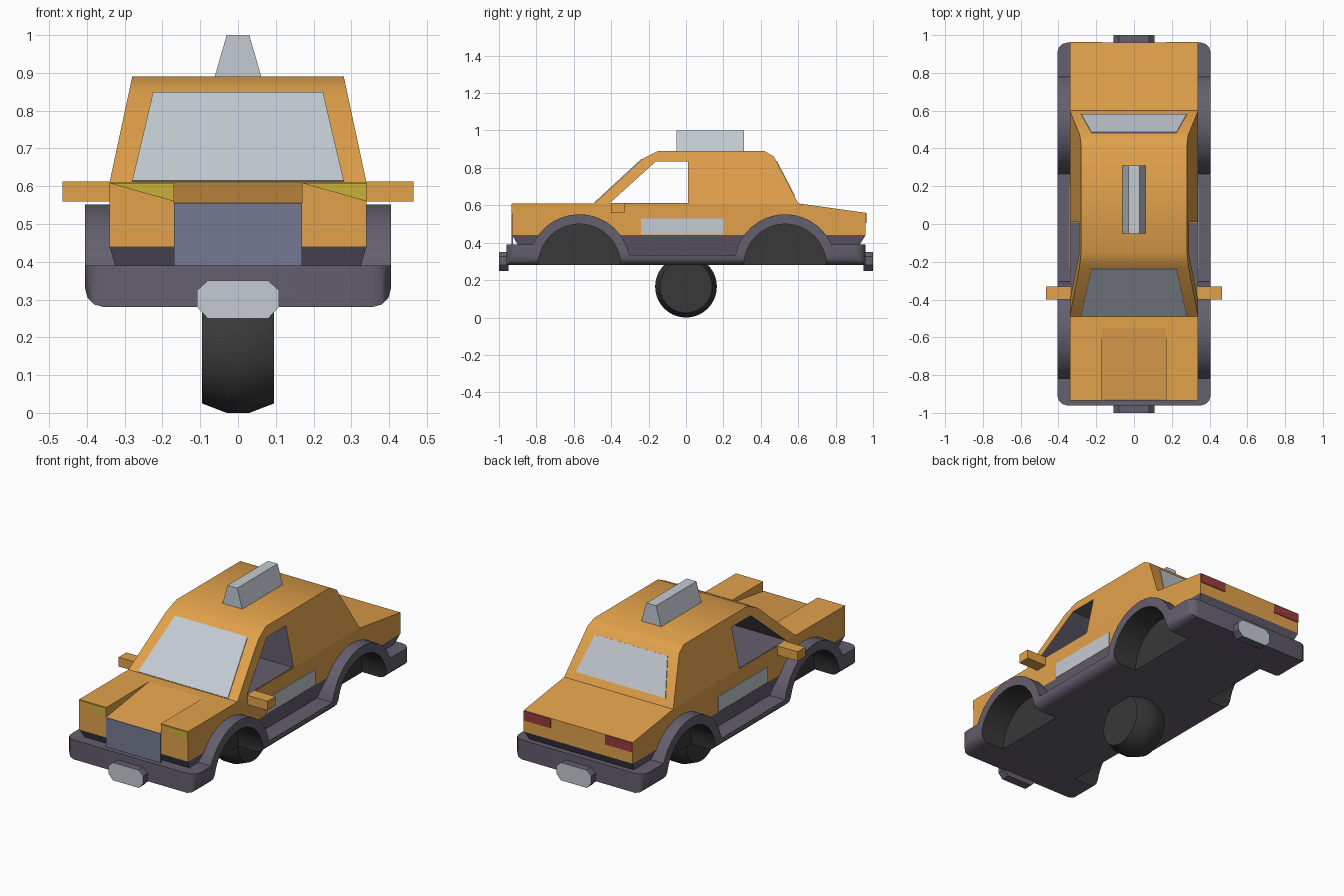
import bpy, bmesh, math
from mathutils import Vector

if "Cube" in bpy.data.objects:
    bpy.data.objects.remove(bpy.data.objects["Cube"])


def material(name, r, g, b):
    m = bpy.data.materials.new(name)
    m.use_nodes = True
    m.diffuse_color = (r, g, b, 1)
    m.node_tree.nodes["Principled BSDF"].inputs["Base Color"].default_value = (r, g, b, 1)
    return m


ORANGE = material("taxi_orange", .76, .36, .07)
PURPLE = material("slate_purple", .127, .114, .155)
BLUE = material("grille_blue", .18, .195, .29)
BLACK = material("rubber_black", .04, .04, .04)
PALE = material("pale_grey", .55, .60, .65)
RED = material("tail_red", .32, .045, .045)
YELLOW = material("lamp_yellow", .58, .45, .04)


def finish(name, bm, mats):
    bmesh.ops.recalc_face_normals(bm, faces=bm.faces)
    mesh = bpy.data.meshes.new(name)
    bm.to_mesh(mesh)
    bm.free()
    for m in mats:
        mesh.materials.append(m)
    ob = bpy.data.objects.new(name, mesh)
    bpy.context.collection.objects.link(ob)
    return ob


def loft(name, rings, *mats):
    """Skin matching rings of points and cap both ends."""
    bm = bmesh.new()
    vs = [[bm.verts.new(p) for p in ring] for ring in rings]
    for a, b in zip(vs, vs[1:]):
        for i in range(len(a)):
            j = (i + 1) % len(a)
            bm.faces.new((a[i], a[j], b[j], b[i]))
    bm.faces.new(vs[0])
    bm.faces.new(vs[-1])
    return finish(name, bm, mats)


def prism(name, outline, lo, hi, *mats):
    """Extrude a side (y, z) outline between x = lo and x = hi."""
    return loft(name, [[(x, y, z) for y, z in outline] for x in (lo, hi)], *mats)


def box(name, x, y, z, mat):
    return prism(name, [(y[0], z[0]), (y[1], z[0]), (y[1], z[1]), (y[0], z[1])], *x, mat)


def panel(name, corners, mat):
    """Thin plate centred on the given polygon."""
    p = [Vector(c) for c in corners]
    n = (p[1] - p[0]).cross(p[2] - p[0]).normalized() * .004
    return loft(name, [[v - n for v in p], [v + n for v in p]], mat)


def circle(y, z, r, count=40):
    return [(y + r * math.cos(2 * math.pi * i / count),
             z + r * math.sin(2 * math.pi * i / count)) for i in range(count)]


def cut(ob, cutter):
    mod = ob.modifiers.new("cut", 'BOOLEAN')
    mod.object, mod.solver, mod.material_mode = cutter, 'EXACT', 'TRANSFER'
    bpy.context.view_layer.objects.active = ob
    bpy.ops.object.modifier_apply(modifier=mod.name)
    bpy.data.objects.remove(cutter)


def smooth(ob, angle=35):
    bpy.ops.object.select_all(action='DESELECT')
    ob.select_set(True)
    bpy.context.view_layer.objects.active = ob
    bpy.ops.object.shade_smooth_by_angle(angle=math.radians(angle))


AXLES = (-.57, .53)
BASE, WIDE, BODY, BELT = .28, .405, .34, .61


# Chassis: bumpers, sills and arches in one outline
def arch(y, z_front, z_back, r=.272, steps=16):
    a = math.pi - math.asin((z_front - BASE) / r)
    b = math.asin((z_back - BASE) / r)
    return [(y + r * math.cos(a + (b - a) * i / steps),
             BASE + r * math.sin(a + (b - a) * i / steps)) for i in range(steps + 1)]


SILL, BUMPER = .335, .39
outline = ([(-.96, BASE), (-.96, BUMPER)] + arch(AXLES[0], BUMPER, SILL)
           + arch(AXLES[1], SILL, BUMPER) + [(.96, BUMPER), (.96, BASE)])
chassis = prism("chassis", outline, -WIDE, WIDE, PURPLE)
bm = bmesh.new()
bm.from_mesh(chassis.data)
corners = [e for e in bm.edges if all(abs(abs(v.co.y) - .96) < .001 for v in e.verts)
           and abs(e.verts[0].co.x - e.verts[1].co.x) < .001]
bmesh.ops.bevel(bm, geom=corners, offset=.05, segments=3, profile=.5, affect='EDGES')
bm.to_mesh(chassis.data)
bm.free()

# Lower body: two fenders, a dipped centre and a tapered skirt
deck = [(.60, BELT), (.96, .56), (.96, .44)]
parts = [prism(name, [(-.93, .44), (-.93, BELT)] + deck, lo, hi, ORANGE)
         for name, lo, hi in (("left_fender", .17, BODY), ("right_fender", -BODY, -.17))]
prism("body_centre", [(-.93, .44), (-.93, .555), (-.55, BELT)] + deck, -.17, .17, ORANGE)
rings = [[(-x, a, z), (x, a, z), (x, b, z), (-x, b, z)]
         for x, a, b, z in ((.307, -.864, .894, .33), (BODY, -.93, .96, .44))]
parts.append(loft("skirt", rings, PURPLE))

# Wheel wells
for s in (-1, 1):
    for y in AXLES:
        cut(chassis, prism("well_cutter", circle(y, BASE, .22), s * .25, s * .5, BLACK))
        for part in parts:
            if part.name == ("left_fender", "right_fender")[s > 0]:
                continue
            cut(part, prism("well_cutter", circle(y, BASE, .245), s * .24, s * .5, BLACK))
smooth(chassis)

# Cabin, leaning inwards to the roof
profile = [(-.49, BELT), (-.23, .85), (-.15, .89), (.42, .89), (.47, .86), (.60, BELT)]


def lean(z):
    return BODY - .06 * (z - BELT) / .28


cabin = loft("cabin", [[(s * lean(z), y, z) for y, z in profile] for s in (-1, 1)], ORANGE)
cut(cabin, prism("window_cutter", [(-.421, .60), (-.16, .835), (.01, .835), (.01, .60)],
                 -.5, .5, PURPLE))
smooth(cabin)
box("cabin_floor", (-.335, .335), (-.40, .008), (.606, .613), PURPLE)

# Glass
for name, lo, hi in (("windscreen", (-.488, .612), (-.235, .846)),
                     ("rear_window", (.58, .648), (.483, .835))):
    panel(name, [(-.28, *lo), (.28, *lo), (.225, *hi), (-.225, *hi)], PALE)

# Roof sign
loft("roof_sign", [[(-.063, y, .885), (.063, y, .885), (.03, y, 1), (-.03, y, 1)]
                   for y in (-.05, .31)], PALE)

# Grille
panel("grille", [(-.17, -.93, .385), (.17, -.93, .385),
                 (.17, -.93, .555), (-.17, -.93, .555)], BLUE)

# Lamps, mirrors and door plates
panel("left_headlamp", [(.17, -.93, .608), (.34, -.93, .608), (.34, -.93, .56)], YELLOW)
panel("right_headlamp", [(-.34, -.93, .608), (-.17, -.93, .608), (-.17, -.93, .56)], YELLOW)
for side, s in (("left", 1), ("right", -1)):
    box(side + "_tail_lamp", (s * .17, s * .338), (.957, .964), (.505, .558), RED)
    box(side + "_mirror", (s * .33, s * .465), (-.40, -.33), (.56, .612), ORANGE)
    box(side + "_door_plate", (s * .337, s * .344), (-.24, .20), (.443, .53), PALE)

# Bumper plates: pale outer face, dark rim
for name, s in (("front", -1), ("rear", 1)):
    octagon = [(i * a, c) for i, c, a in (
        (-1, .28, .108), (-1, .25, .08), (1, .25, .08), (1, .28, .108),
        (1, .325, .108), (1, .35, .08), (-1, .35, .08), (-1, .325, .108))]
    plate = loft(name + "_plate", [[(x, s * y, z) for x, z in octagon] for y in (.95, 1)],
                 PURPLE, PALE)
    for f in plate.data.polygons:
        f.material_index = int(f.normal.y * s > .9)

# Central wheel with a tapered tread
wheel = loft("centre_wheel", [[(x, y, z) for y, z in circle(0, .165, r)] for x, r in (
    (-.095, .14), (-.03, .165), (.03, .165), (.095, .14))], BLACK)
smooth(wheel)
